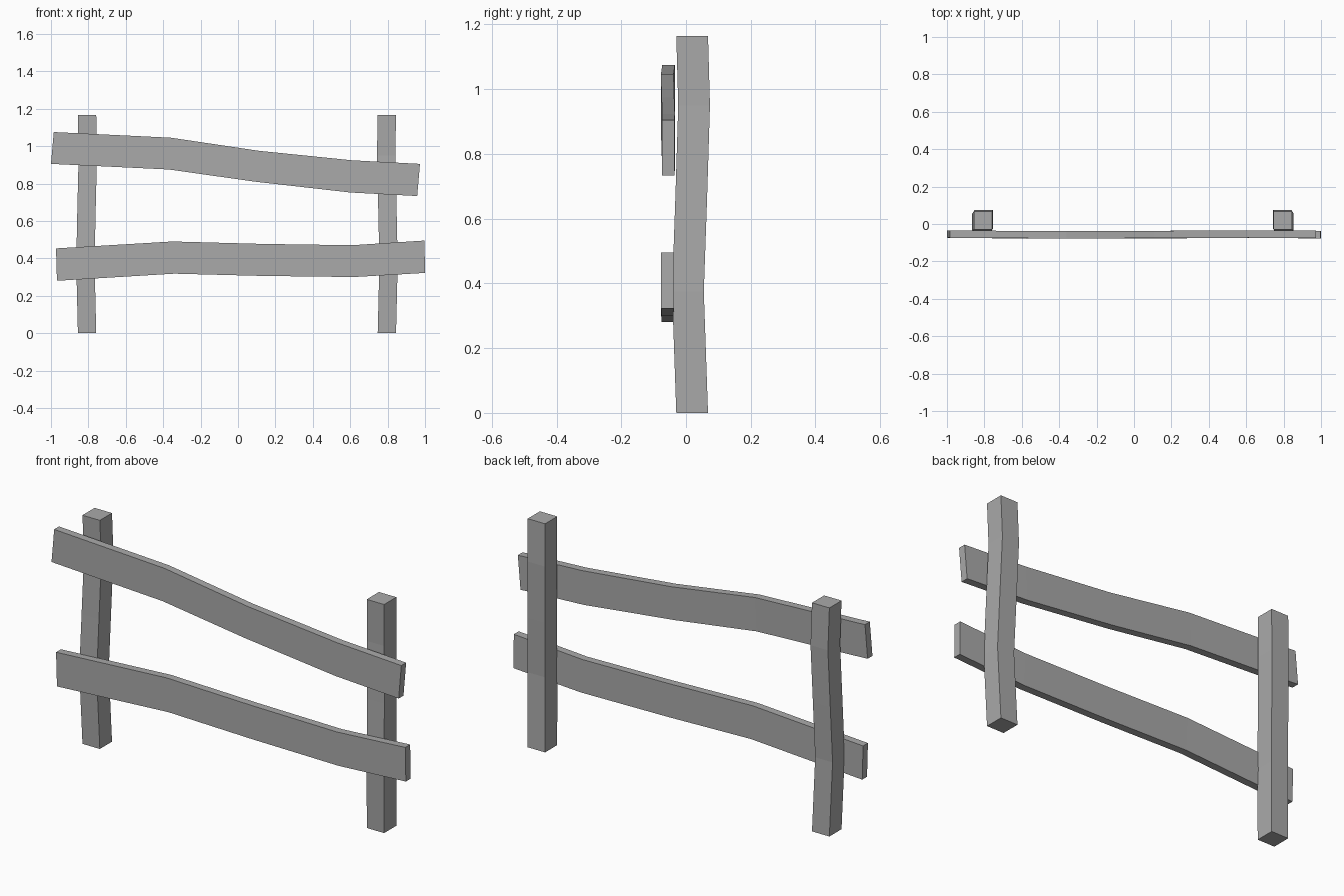
import bpy
import bmesh
from mathutils import Vector

cube = bpy.data.objects.get("Cube")
if cube:
    bpy.data.objects.remove(cube, do_unlink=True)

grey = bpy.data.materials.new("weathered grey")
grey.use_nodes = True
grey.diffuse_color = (0.4, 0.4, 0.4, 1)
grey.node_tree.nodes["Principled BSDF"].inputs["Base Color"].default_value = (0.4, 0.4, 0.4, 1)


def loft(name, sections):
    """Join four-cornered sections into a closed, flat-faced beam."""
    bm = bmesh.new()
    rings = [[bm.verts.new(p) for p in s] for s in sections]
    for a, b in zip(rings, rings[1:]):
        for i in range(4):
            j = (i + 1) % 4
            bm.faces.new((a[i], a[j], b[j], b[i]))
    bm.faces.new(rings[0])
    bm.faces.new(rings[-1])
    bmesh.ops.recalc_face_normals(bm, faces=bm.faces)
    mesh = bpy.data.meshes.new(name)
    bm.to_mesh(mesh)
    bm.free()
    mesh.materials.append(grey)
    obj = bpy.data.objects.new(name, mesh)
    bpy.context.collection.objects.link(obj)


# Posts: square beams, bowed outward and forward low down, mirrored
HALF = 0.049
bends = [(0, 0, 0), (0.375, 0.009, -0.013), (0.66, 0.003, -0.003),
         (0.95, -0.004, 0.006), (1.165, 0, 0)]
corners = [(-HALF, -HALF), (HALF, -HALF), (HALF, HALF), (-HALF, HALF)]


def post(name, side, x):
    loft(name, [[Vector((side * (x + dx) + cx, 0.019 + dy + cy, z))
                 for cx, cy in corners] for z, dx, dy in bends])


post("left_post", 1, 0.796)
post("right_post", -1, 0.807)


# Rails: warped planks, each station is top x, top z, bottom x, bottom z, y
def rail(name, stations):
    t = 0.0195
    loft(name, [[Vector((tx, y - t, tz)), Vector((tx, y + t, tz)),
                 Vector((bx, y + t, bz)), Vector((bx, y - t, bz))]
                for tx, tz, bx, bz, y in stations])


rail("upper_rail", [(-0.985, 1.075, -1, 0.905, -0.054),
                    (-0.36, 1.045, -0.37, 0.875, -0.058),
                    (0.11, 0.975, 0.09, 0.81, -0.056),
                    (0.61, 0.924, 0.6, 0.752, -0.054),
                    (0.973, 0.905, 0.958, 0.733, -0.055)])
rail("lower_rail", [(-0.973, 0.453, -0.968, 0.28, -0.056),
                    (-0.35, 0.49, -0.34, 0.318, -0.058),
                    (0.13, 0.477, 0.13, 0.306, -0.057),
                    (0.61, 0.47, 0.62, 0.3, -0.056),
                    (0.997, 0.495, 1, 0.322, -0.057)])
